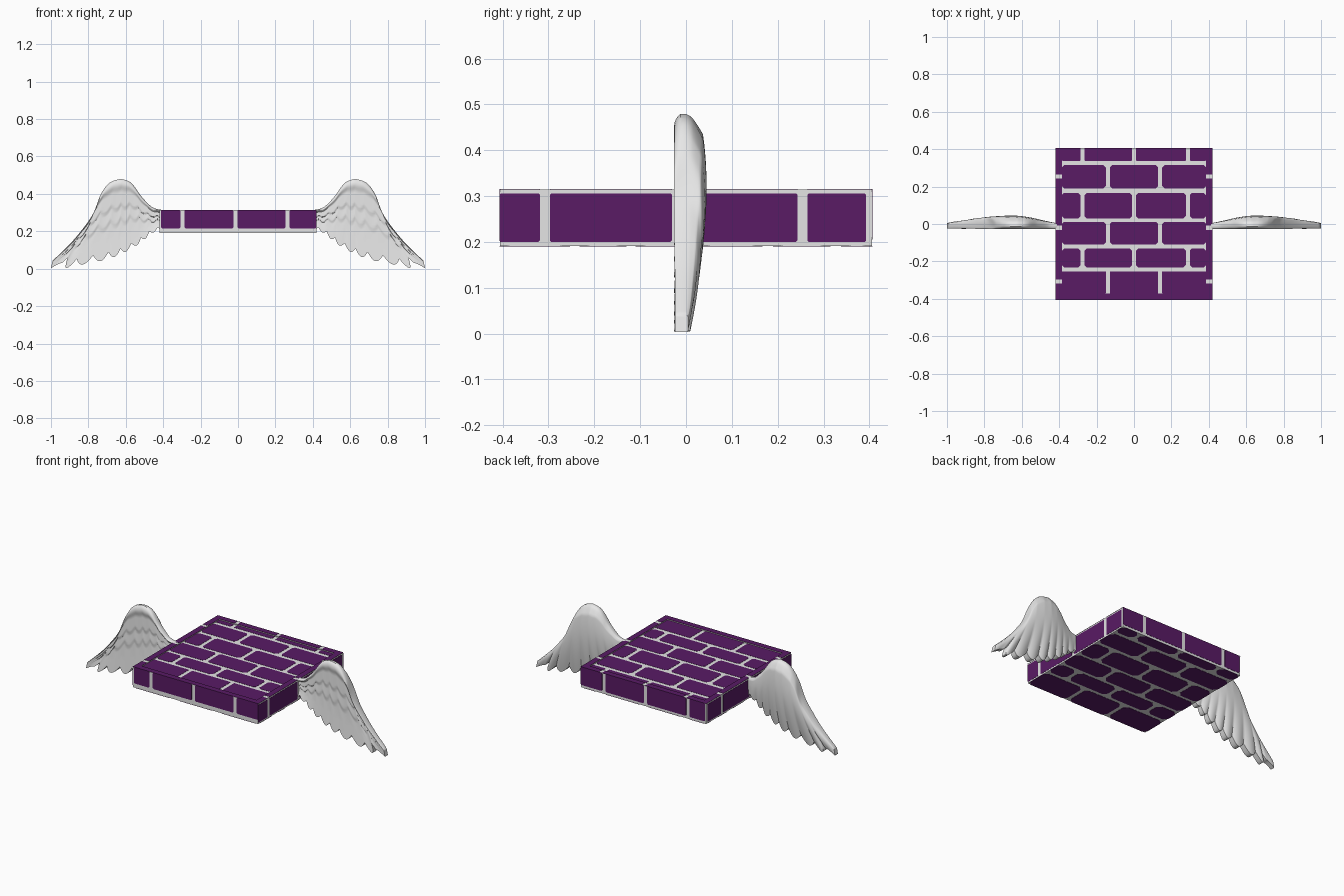
import bpy, bmesh, math
from mathutils import Vector

if "Cube" in bpy.data.objects:
    bpy.data.objects.remove(bpy.data.objects["Cube"])


def material(name, rgb):
    m = bpy.data.materials.new(name)
    m.diffuse_color = (*rgb, 1)
    m.use_nodes = True
    m.node_tree.nodes["Principled BSDF"].inputs["Base Color"].default_value = m.diffuse_color
    return m


PURPLE = material("purple_brick", (0.100, 0.0105, 0.130))
MORTAR = material("grey_mortar", (0.78, 0.78, 0.78))
WING = material("pale_grey_feathers", (0.80, 0.80, 0.80))

X0, X1, Y0, Y1, Z0, Z1 = -0.42, 0.42, -0.407, 0.407, 0.19, 0.315
RIM, T = 0.035, 0.0012         # rim width, plate thickness
FLOOR = 0.308                  # height of the recessed top


def finish(name, bm, mat):
    bmesh.ops.recalc_face_normals(bm, faces=bm.faces)
    me = bpy.data.meshes.new(name)
    bm.to_mesh(me)
    bm.free()
    me.materials.append(mat)
    ob = bpy.data.objects.new(name, me)
    bpy.context.collection.objects.link(ob)
    return ob


def box(bm, lo, hi):
    vs = bmesh.ops.create_cube(bm, size=1)["verts"]
    for v in vs:
        v.co = Vector([(a + b) / 2 + c * (b - a) for a, b, c in zip(lo, hi, v.co)])


# mortar slab with a low raised rim
bm = bmesh.new()
a, b, c, d = X0 + T, X1 - T, Y0 + T, Y1 - T
box(bm, (a, c, Z0 + T), (b, d, FLOOR))
for lo, hi in [((a, c), (X0 + RIM, d)), ((X1 - RIM, c), (b, d)),
               ((X0 + RIM, c), (X1 - RIM, Y0 + RIM)), ((X0 + RIM, Y1 - RIM), (X1 - RIM, d))]:
    box(bm, (*lo, FLOOR), (*hi, Z1 - T))
finish("mortar_slab", bm, MORTAR)


def plate(bm, u0, u1, v0, v1, place, ch=0.012):
    """Thin brick plate with clipped corners; place(u, v, h) maps to space."""
    ch = min(ch, (u1 - u0) / 3, (v1 - v0) / 3)
    pts = [(u0 + ch, v0), (u1 - ch, v0), (u1, v0 + ch), (u1, v1 - ch),
           (u1 - ch, v1), (u0 + ch, v1), (u0, v1 - ch), (u0, v0 + ch)]
    low = [bm.verts.new(place(u, v, 0)) for u, v in pts]
    top = [bm.verts.new(place(u, v, T)) for u, v in pts]
    bm.faces.new(top)
    for i in range(8):
        j = (i + 1) % 8
        bm.faces.new((low[i], low[j], top[j], top[i]))


def course(bm, u0, u1, joints, v0, v1, place, ch=0.012, gap=0.011):
    """One row of bricks from u0 to u1, split at the joints."""
    ends = [u0 - gap] + list(joints) + [u1 + gap]
    for p, q in zip(ends, ends[1:]):
        plate(bm, p + gap, q - gap, v0, v1, place, ch)


# top and bottom bricks in running bond
ROWS = [(0.338, 0.407), (0.19, 0.315), (0.03, 0.167), (-0.11, 0.012), (-0.232, -0.13), (-0.407, -0.253)]
FULL, HALF = (-0.275, 0.0, 0.288), (-0.14, 0.14)
top, bot = bmesh.new(), bmesh.new()
for i, (v0, v1) in enumerate(ROWS):
    joints = HALF if i % 2 else FULL
    course(top, X0 + RIM, X1 - RIM, joints, max(v0, Y0 + RIM), min(v1, Y1 - RIM),
           lambda u, v, h: (u, v, FLOOR + h), 0.002 if i in (0, 5) else 0.012)
    course(bot, X0, X1, joints, v0, v1, lambda u, v, h: (u, v, Z0 + T - h), 0.022, 0.012)
finish("top_bricks", top, PURPLE)
finish("bottom_bricks", bot, PURPLE)

# side bricks and the rim caps above them
XJ, YJ = (-0.297, -0.014, 0.265), (-0.308, -0.02, 0.254)
side, cap = bmesh.new(), bmesh.new()
course(side, X0 + 0.008, X1, XJ, 0.216, Z1, lambda u, v, h: (u, Y0 + T - h, v), 0.006)
course(side, X0 + 0.008, X1, XJ, 0.205, Z1, lambda u, v, h: (u, Y1 - T + h, v), 0.006)
for s in (-1, 1):
    course(side, Y0, 0.393, YJ, 0.2, 0.306, lambda u, v, h: (s * (X1 - T + h), u, v), 0.003)
    xs = sorted((s * X1, s * (X1 - RIM)))
    course(cap, Y0, Y1, YJ, *xs, lambda u, v, h: (v, u, Z1 - T + h), 0.001)
    ys = sorted((s * Y1, s * (Y1 - RIM)))
    # only the back rim shows its joints
    course(cap, X0 + RIM, X1 - RIM, FULL if s > 0 else (), *ys,
           lambda u, v, h: (u, v, Z1 - T + h), 0.001)
finish("side_bricks", side, PURPLE)
finish("rim_bricks", cap, PURPLE)

# wing outline: leading edge x, z and feather tip x, z for each feather
KEYS = [(.412, .315, .412, .21), (.46, .33, .45, .195), (.515, .385, .495, .16), (.565, .453, .54, .125),
        (.605, .475, .60, .09), (.642, .477, .66, .063), (.692, .455, .735, .04), (.735, .395, .83, .022),
        (.78, .285, .917, .004), (.878, .155, .945, .03), (.992, .042, 1.0, .003)]


def outline(u):
    """Smooth interpolation through the outline keys."""
    i = min(int(u), len(KEYS) - 2)
    f = u - i
    p = [KEYS[max(0, min(len(KEYS) - 1, i + k))] for k in (-1, 0, 1, 2)]
    return [0.5 * (2 * q1 + (q2 - q0) * f + (2 * q0 - 5 * q1 + 4 * q2 - q3) * f * f
                   + (3 * q1 - q0 - 3 * q2 + q3) * f ** 3) for q0, q1, q2, q3 in zip(*p)]


def ramp(v, a, b, ya, yb):
    return ya + (yb - ya) * max(0, min(1, (v - a) / (b - a)))


def relief(v, notch):
    """Rounded leading ridge, then overlapping feather layers."""
    s1, s2 = 0.38 - 0.04 * notch, 0.58 - 0.05 * notch
    if v < 0.075:
        return -0.026 * math.sqrt(max(0, 1 - ((v - 0.075) / 0.085) ** 2))
    if v < 0.16:
        return ramp(v, 0.09, 0.16, -0.026, -0.018)
    if v < s1:
        return ramp(v, 0.16, s1, -0.018, -0.020)
    if v < s2:
        return ramp(v, s1, s1 + 0.03, -0.020, -0.015) - ramp(v, s1 + 0.03, s2, 0, 0.004)
    return (ramp(v, s2, s2 + 0.04, -0.019, -0.015) - ramp(v, s2 + 0.04, 1, 0, 0.011)
            + 0.003 * notch * ramp(v, s2, 0.8, 0, 1))


def front_y(u, v, notch):
    """Feather relief that fades to a plain face at the wing tip."""
    plain = -0.024 * min(1, 0.6 + v * 4)
    k = ramp(u, 8.5, 9.6, 0, 1)
    return relief(v, notch) * (1 - k) + plain * k


def back_y(u, v, notch):
    span = math.sin(math.pi * min(1, max(0, u / 10))) ** (1.3 if u < 5 else 0.8)
    edge = math.sqrt(min(1, v / 0.12))
    groove = 0.002 * notch * ramp(v, 0.45, 0.95, 0, 1)
    return edge * (0.004 + 0.041 * span * math.sin(math.pi * (0.22 + 0.72 * v))) - groove


STEPS, NV = 10, 36
NU = STEPS * (len(KEYS) - 1)
bm = bmesh.new()
front, back = [], []
for i in range(NU + 1):
    u = i / STEPS
    lx, lz, tx, tz = outline(u)
    notch = (1 - abs(math.cos(math.pi * u))) if u < 9 else 0
    lead, tip = Vector((lx, 0, lz)), Vector((tx, 0, tz))
    # notches between feather tips
    tip += (lead - tip).normalized() * notch * (0.015 + 0.004 * u)
    fr, bk = [], []
    for j in range(NV + 1):
        v = (j / NV) ** 1.2
        p = lead.lerp(tip, v)
        fr.append(bm.verts.new((p.x, front_y(u, v, notch), p.z)))
        bk.append(bm.verts.new((p.x, back_y(u, v, notch), p.z)))
    front.append(fr)
    back.append(bk)
for i in range(NU):
    for g in (front, back):
        for j in range(NV):
            bm.faces.new((g[i][j], g[i + 1][j], g[i + 1][j + 1], g[i][j + 1]))
    for j in (0, NV):
        bm.faces.new((front[i][j], front[i + 1][j], back[i + 1][j], back[i][j]))
for i in (0, NU):
    for j in range(NV):
        bm.faces.new((front[i][j], front[i][j + 1], back[i][j + 1], back[i][j]))
wings = finish("wings", bm, WING)
wings.modifiers.new("mirror", "MIRROR").use_mirror_merge = False
bpy.context.view_layer.objects.active = wings
wings.select_set(True)
bpy.ops.object.shade_smooth_by_angle(angle=math.radians(40))
